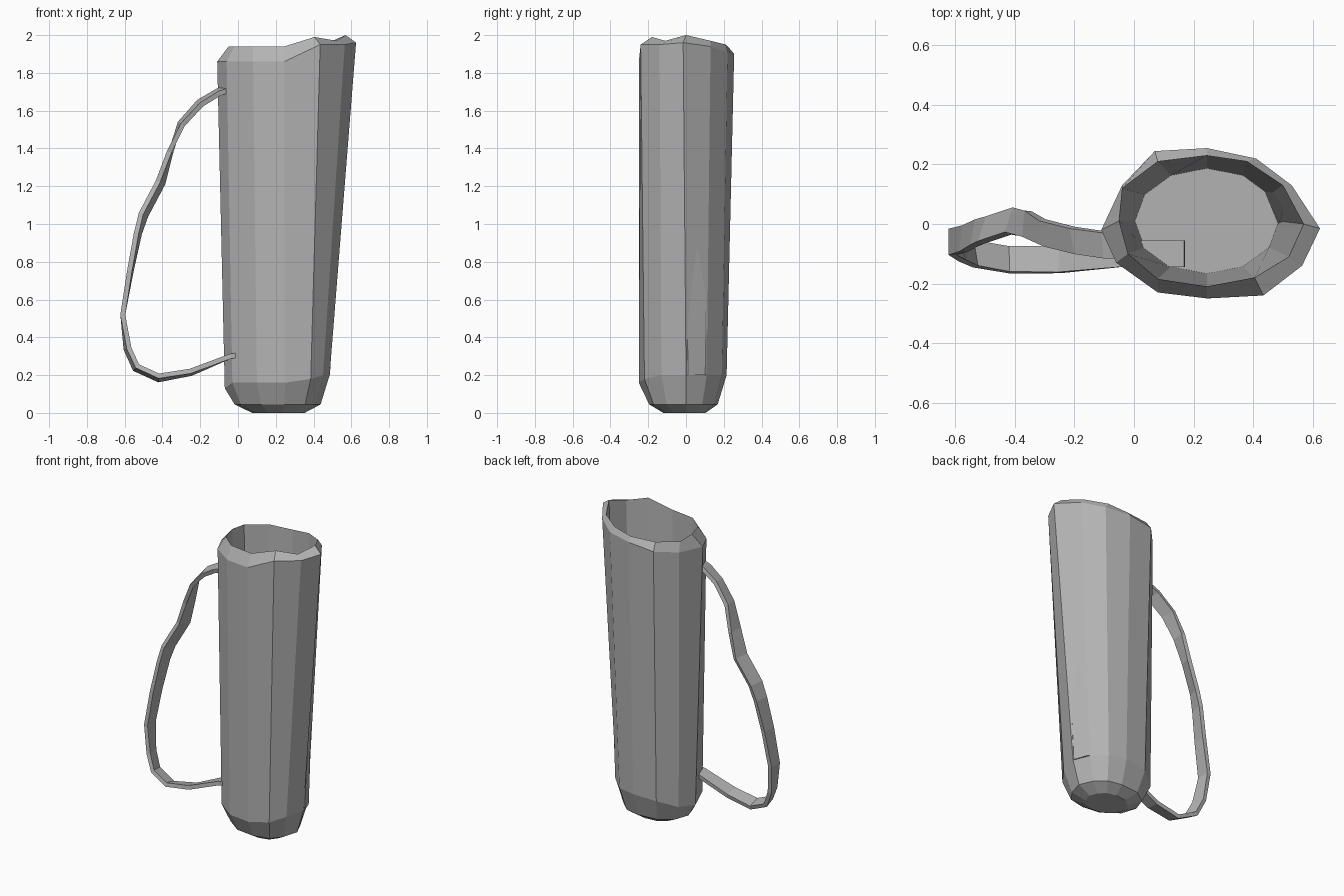
import bpy, bmesh, math
from mathutils import Vector

default_cube = bpy.data.objects.get("Cube")
if default_cube:
    bpy.data.objects.remove(default_cube, do_unlink=True)

# Single plain grey material
grey = bpy.data.materials.new("plain_grey")
grey.use_nodes = True
colour = (0.45, 0.45, 0.45, 1)
grey.diffuse_color = colour
grey.node_tree.nodes["Principled BSDF"].inputs["Base Color"].default_value = colour


def loft(name, rings):
    """Join equal rings of points into a closed skin with a cap at each end."""
    bm = bmesh.new()
    loops = [[bm.verts.new(point) for point in ring] for ring in rings]
    count = len(loops[0])
    for lower, upper in zip(loops, loops[1:]):
        for i in range(count):
            j = (i + 1) % count
            bm.faces.new((lower[i], lower[j], upper[j], upper[i]))
    bm.faces.new(loops[0][::-1])
    bm.faces.new(loops[-1])
    bmesh.ops.recalc_face_normals(bm, faces=bm.faces[:])
    mesh = bpy.data.meshes.new(name)
    bm.to_mesh(mesh)
    bm.free()
    mesh.materials.append(grey)
    obj = bpy.data.objects.new(name, mesh)
    bpy.context.collection.objects.link(obj)
    return obj


def shrink(ring, centre, factor_x, factor_y, height):
    """Copy a ring, scaled about a centre and flattened to one height."""
    return [(centre[0] + (x - centre[0]) * factor_x,
             centre[1] + (y - centre[1]) * factor_y, height)
            for x, y, z in ring]


# Container: twelve-sided rings, starting at the strap side, running along the front
outer_bottom = [(-.07, 0, .13), (-.03, -.13, .16), (.1, -.23, .16), (.25, -.25, .16),
                (.385, -.22, .18), (.45, -.13, .2), (.485, 0, .2), (.44, .11, .2),
                (.36, .19, .2), (.24, .215, .2), (.08, .2, .19), (-.03, .12, .15)]
outer_top = [(-.11, -.02, 1.86), (-.06, -.13, 1.86), (.08, -.23, 1.86), (.245, -.25, 1.86),
             (.435, -.24, 1.95), (.565, -.14, 1.95), (.625, -.015, 1.96), (.53, .13, 1.94),
             (.41, .22, 1.91), (.245, .255, 1.9), (.07, .245, 1.88), (-.04, .13, 1.86)]
rim = [(-.05, .01, 1.94), (-.02, -.1, 1.94), (.08, -.185, 1.94), (.245, -.21, 1.94),
       (.405, -.18, 1.99), (.52, -.11, 1.97), (.57, 0, 2), (.5, .13, 1.97),
       (.38, .21, 1.95), (.245, .23, 1.93), (.08, .21, 1.93), (-.04, .12, 1.93)]
floor = []
for i in range(len(rim)):
    angle = math.pi + math.tau * i / len(rim)
    floor.append((.245 + .242 * math.cos(angle), .01 + .177 * math.sin(angle), .2))

centre = (.22, 0)
foot = shrink(outer_bottom, centre, .82, .78, .045)
base = shrink(outer_bottom, centre, .5, .48, 0)
loft("container", [base, foot, outer_bottom, outer_top, rim, floor])

# Strap: path points with the outward lean of the front edge
path = [(-.04, -.07, 1.72, -.2), (-.1, -.07, 1.7, -.2), (-.2, -.055, 1.64, -.25),
        (-.3, -.03, 1.53, -.2), (-.36, .0, 1.38, .1), (-.41, .01, 1.22, .35),
        (-.5, -.02, 1.05, .35), (-.53, -.03, .95, .2), (-.57, -.05, .75, .1),
        (-.61, -.06, .52, 0), (-.585, -.08, .34, -.2), (-.54, -.1, .24, -.25),
        (-.42, -.12, .185, -.25), (-.25, -.12, .215, -.15), (-.04, -.1, .3, 0),
        (.17, -.1, .33, 0)]
half_width, half_thickness = .044, .013
points = [Vector(p[:3]) for p in path]
strap_rings = []
for i, point in enumerate(points):
    ahead = points[min(i + 1, len(points) - 1)]
    behind = points[max(i - 1, 0)]
    tangent = ahead - behind
    tangent.y = 0
    tangent.normalize()
    outward = Vector((tangent.z, 0, -tangent.x))
    across = (Vector((0, -1, 0)) + outward * path[i][3]).normalized()
    normal = tangent.cross(across).normalized()
    strap_rings.append([point + across * half_width * a + normal * half_thickness * b
                        for a, b in ((-1, -1), (1, -1), (1, 1), (-1, 1))])
loft("strap", strap_rings)
